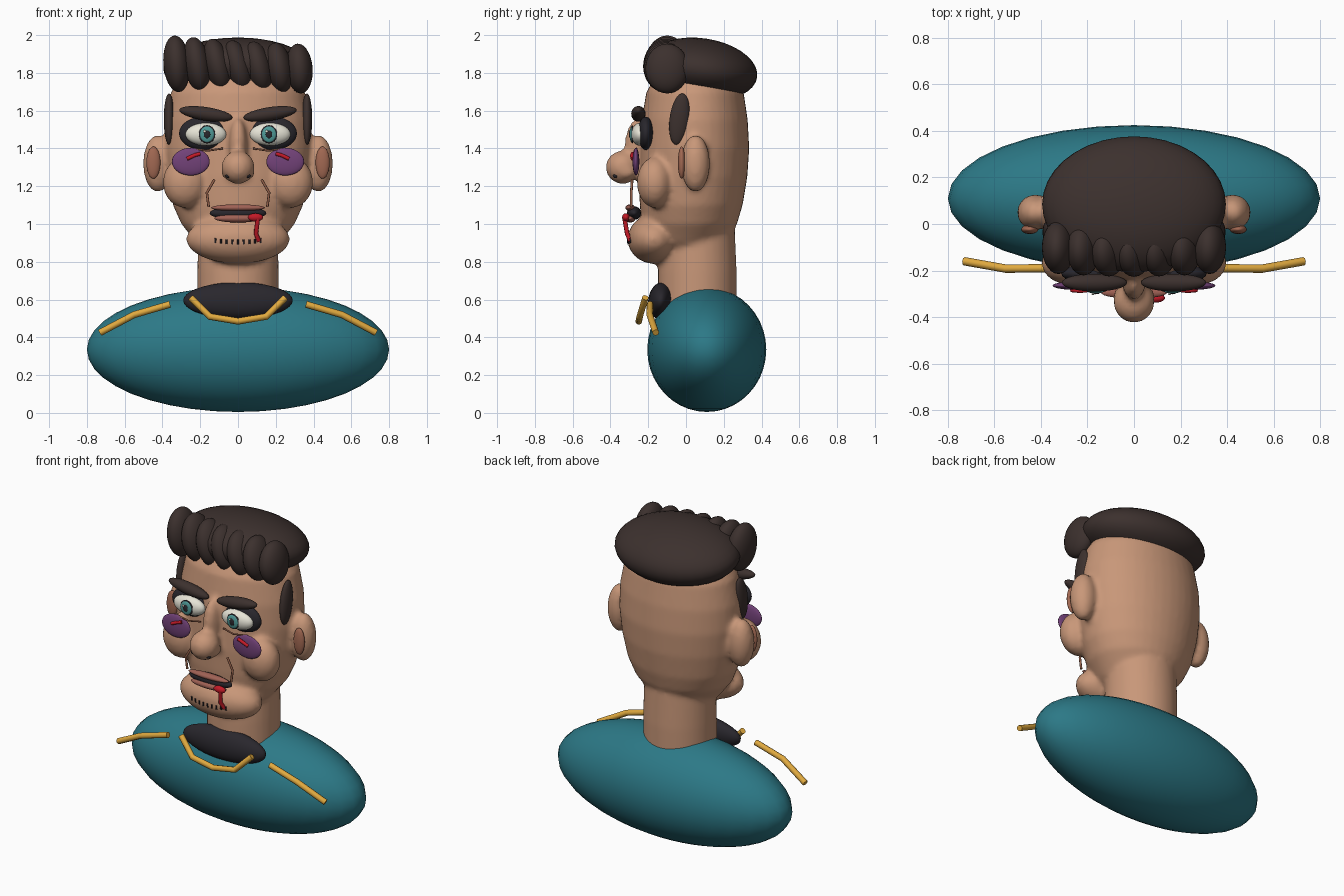
import bpy, bmesh, math

if "Cube" in bpy.data.objects:
    bpy.data.objects.remove(bpy.data.objects["Cube"])


def mat(name, r, g, b):
    m = bpy.data.materials.new(name)
    m.diffuse_color = (r, g, b, 1)
    m.use_nodes = True
    m.node_tree.nodes["Principled BSDF"].inputs["Base Color"].default_value = m.diffuse_color
    return m


SKIN = mat("skin", .58, .31, .19)
FOLD = mat("fold", .30, .12, .07)
EAR = mat("inner_ear", .36, .14, .085)
LIP = mat("lip", .35, .12, .09)
HAIR = mat("hair", .045, .03, .027)
DARK = mat("dark", .022, .02, .026)
WHITE = mat("eye_white", .80, .78, .68)
IRIS = mat("iris", .08, .33, .32)
PURPLE = mat("bruise", .17, .055, .19)
RED = mat("blood", .55, .01, .02)
TEAL = mat("cloth", .025, .19, .24)
GOLD = mat("gold", .75, .40, .05)


def new_object(name, bm, material):
    mesh = bpy.data.meshes.new(name)
    bmesh.ops.recalc_face_normals(bm, faces=bm.faces)
    for f in bm.faces:
        f.smooth = True
    bm.to_mesh(mesh)
    bm.free()
    mesh.materials.append(material)
    ob = bpy.data.objects.new(name, mesh)
    bpy.context.collection.objects.link(ob)
    return ob


def add_ball(bm, c, r, seg=28, rings=18):
    vs = bmesh.ops.create_uvsphere(bm, u_segments=seg, v_segments=rings, radius=1)["verts"]
    for v in vs:
        v.co = [c[i] + v.co[i] * r[i] for i in range(3)]


def ball(name, c, r, material, rot=(0, 0, 0), seg=28, rings=18):
    bm = bmesh.new()
    add_ball(bm, (0, 0, 0), r, seg, rings)
    ob = new_object(name, bm, material)
    ob.location, ob.rotation_euler = c, rot
    return ob


def loft(bm, sections, n=40):
    # sections: z, half width, front y, back y
    rings = []
    for z, rx, y0, y1 in sections:
        ring = []
        for i in range(n):
            a = 2 * math.pi * i / n
            ring.append(bm.verts.new((rx * math.cos(a), (y0 + y1) / 2 + (y1 - y0) / 2 * math.sin(a), z)))
        rings.append(ring)
    for a, b in zip(rings, rings[1:]):
        for i in range(n):
            bm.faces.new((a[i], a[(i + 1) % n], b[(i + 1) % n], b[i]))
    bm.faces.new(rings[0][::-1])
    bm.faces.new(rings[-1])


def pipe(name, pts, radius, material):
    cu = bpy.data.curves.new(name, "CURVE")
    cu.dimensions = "3D"
    cu.bevel_depth = radius
    cu.bevel_resolution = 2
    cu.use_fill_caps = True
    sp = cu.splines.new("POLY")
    sp.points.add(len(pts) - 1)
    for p, co in zip(sp.points, pts):
        p.co = (*co, 1)
    cu.materials.append(material)
    ob = bpy.data.objects.new(name, cu)
    bpy.context.collection.objects.link(ob)
    return ob


# Shoulders and collar
ball("shoulders", (0, .11, .335), (.80, .315, .33), TEAL, seg=32, rings=20)
ball("collar", (0, -.135, .595), (.29, .065, .097), DARK, (-.15, 0, 0))
pipe("collar_trim", [(-.25, -.215, .61), (-.15, -.245, .51), (0, -.25, .485),
                     (.15, -.245, .51), (.25, -.215, .61)], .018, GOLD)

# Head, neck and fleshy features fused into one smooth skin
bm = bmesh.new()
loft(bm, [(.82, .12, -.12, .12), (.9, .22, -.2, .2), (1.0, .30, -.235, .27), (1.1, .345, -.245, .30),
          (1.25, .375, -.25, .325), (1.4, .39, -.245, .335), (1.55, .385, -.235, .327),
          (1.7, .355, -.21, .305), (1.85, .26, -.12, .23), (1.93, .10, -.02, .13)])
loft(bm, [(.5, .215, -.15, .268), (.75, .215, -.148, .268), (1.05, .21, -.13, .255)])
add_ball(bm, (0, -.17, .92), (.275, .14, .13))
add_ball(bm, (0, -.335, 1.30), (.088, .09, .088))
add_ball(bm, (0, -.25, 1.41), (.05, .075, .15))
for s in (-1, 1):
    add_ball(bm, (s * .28, -.165, 1.22), (.118, .095, .135))
    add_ball(bm, (s * .425, .05, 1.32), (.077, .077, .152))
    add_ball(bm, (s * .055, -.315, 1.275), (.035, .045, .038))
head = new_object("head", bm, SKIN)
rm = head.modifiers.new("fuse", "REMESH")
rm.mode = "VOXEL"
rm.voxel_size = .016
rm.use_smooth_shade = True
sm = head.modifiers.new("soften", "SMOOTH")
sm.factor = .5
sm.iterations = 4

# Mirrored features
for s, side in ((-1, "left"), (1, "right")):
    ball("inner_ear_" + side, (s * .448, -.023, 1.325), (.037, .02, .085), EAR)
    ball("sideburn_" + side, (s * .365, -.035, 1.555), (.028, .052, .137), HAIR, (-.13, 0, 0))
    ball("eye_socket_" + side, (s * .185, -.213, 1.48), (.127, .042, .088), DARK)
    ball("eyeball_" + side, (s * .17, -.245, 1.475), (.108, .045, .06), WHITE)
    ball("iris_rim_" + side, (s * .164, -.284, 1.475), (.044, .010, .048), DARK)
    ball("iris_" + side, (s * .164, -.288, 1.475), (.038, .010, .042), IRIS)
    ball("pupil_" + side, (s * .164, -.295, 1.475), (.018, .007, .022), DARK)
    ball("eye_glint_" + side, (s * .164 - .012, -.301, 1.49), (.007, .004, .007), WHITE, seg=12, rings=8)
    ball("eyebrow_" + side, (s * .17, -.252, 1.583), (.142, .038, .036), HAIR, (0, -s * .15, 0))
    ball("bruise_" + side, (s * .25, -.265, 1.33), (.10, .018, .073), PURPLE)
    pipe("cheek_cut_" + side, [(s * .20, -.283, 1.372), (s * .23, -.287, 1.364), (s * .27, -.283, 1.345)],
         .01, RED)
    pipe("eye_bag_" + side, [(s * .08, -.262, 1.40), (s * .16, -.272, 1.388), (s * .25, -.262, 1.40)],
         .005, FOLD)
    pipe("smile_fold_" + side, [(s * .125, -.285, 1.235), (s * .165, -.29, 1.165), (s * .155, -.29, 1.09)],
         .007, FOLD)
    ball("nostril_" + side, (s * .05, -.372, 1.255), (.018, .016, .012), DARK, seg=16, rings=10)
    pipe("shoulder_trim_" + side, [(s * .36, -.19, .575), (s * .55, -.192, .52), (s * .73, -.16, .425)],
         .018, GOLD)

# Mouth with blood drip
ball("mouth", (0, -.275, 1.058), (.15, .037, .036), DARK)
ball("upper_lip", (0, -.295, 1.086), (.142, .026, .018), LIP)
ball("lower_lip", (0, -.295, 1.03), (.125, .028, .022), LIP)
ball("blood_drop", (.093, -.318, 1.035), (.04, .02, .022), RED)
pipe("blood_drip", [(.105, -.325, 1.03), (.095, -.312, .95), (.11, -.295, .91)], .012, RED)

# Chin stubble
for i in range(9):
    x = -.12 + .03 * i
    y = -.305 + .9 * x * x
    z = .905 + .5 * x * x
    pipe(f"stubble_{i}", [(x, y, z - .012), (x, y - .004, z + .012)], .005, DARK)

# Hair cap and front locks
ball("hair_cap", (0, .085, 1.82), (.395, .295, .163), HAIR, (-.15, 0, 0), seg=36)
for i in range(7):
    t = i / 6
    ball(f"hair_lock_{i}", (-.325 + .65 * t, -.10 + .012 * math.sin(math.pi * t) * -1, 1.848 - .025 * t),
         (.07, .115, .15 - .018 * t), HAIR, (0, -.08 - .2 * math.sin(math.pi * t), 0))
